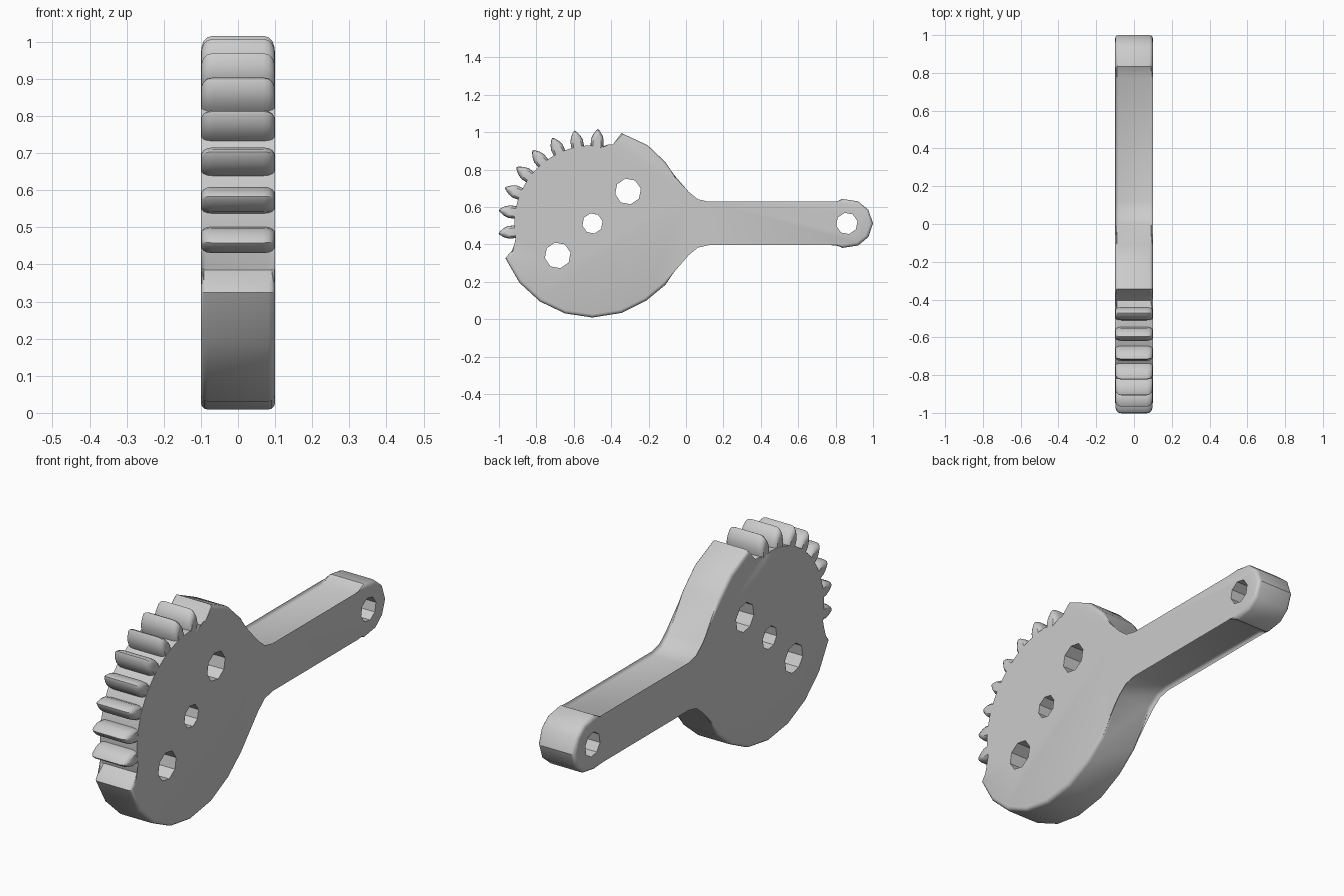
import bpy, bmesh
from math import sin, cos, radians, pi
from mathutils import Vector

if "Cube" in bpy.data.objects:
    bpy.data.objects.remove(bpy.data.objects["Cube"])

CY, CZ = -0.5, 0.512      # hub of the gear sector
HALF = 0.1                # half thickness

metal = bpy.data.materials.new("grey metal")
metal.use_nodes = True
grey = (0.6, 0.6, 0.6, 1)
metal.diffuse_color = grey
metal.node_tree.nodes["Principled BSDF"].inputs["Base Color"].default_value = grey


def polar(r, deg, y=CY, z=CZ):
    return (y + r * cos(radians(deg)), z + r * sin(radians(deg)))


def make_object(name, bm):
    bmesh.ops.recalc_face_normals(bm, faces=bm.faces[:])
    mesh = bpy.data.meshes.new(name)
    bm.to_mesh(mesh)
    bm.free()
    mesh.materials.append(metal)
    obj = bpy.data.objects.new(name, mesh)
    bpy.context.collection.objects.link(obj)
    return obj


def loft(bm, sections):
    """Skin a list of (x, [(y, z), ...]) sections and cap both ends."""
    rings = [[bm.verts.new((x, y, z)) for y, z in pts] for x, pts in sections]
    n = len(rings[0])
    for a, b in zip(rings, rings[1:]):
        for i in range(n):
            j = (i + 1) % n
            bm.faces.new((a[i], a[j], b[j], b[i]))
    bm.faces.new(rings[0])
    bm.faces.new(rings[-1])


def shade(obj):
    bpy.ops.object.select_all(action='DESELECT')
    obj.select_set(True)
    bpy.context.view_layer.objects.active = obj
    bpy.ops.object.shade_smooth_by_angle(angle=radians(32))


# Plate outline: cam shoulder, upper arm edge and half of the end boss
upper = [(-0.405, 0.915), (-0.39, 0.935), (-0.345, 0.995), (-0.205, 0.93),
         (-0.11, 0.84), (0.0, 0.67), (0.055, 0.625), (0.12, 0.61),
         (0.775, 0.61), (0.835, 0.643), (0.92, 0.63), (0.975, 0.585), (1.0, 0.512)]
# lower arm edge mirrors the upper one, then the round back of the cam
lower = [(y, 2 * CZ - z) for y, z in reversed(upper[4:-1])]
belly = [polar(0.503, a) for a in (-55, -72, -90, -107, -124, -141)]
notch = [(-0.965, 0.325), (-0.945, 0.352), (-0.9, 0.385)]
root = [polar(0.418, 198 - 7.1 * i) for i in range(1, 17)]

bm = bmesh.new()
outline = upper + lower + belly + notch + root
loft(bm, [(-HALF, outline), (HALF, outline)])
rim = [e for e in bm.edges if abs(e.verts[0].co.x - e.verts[1].co.x) < 1e-4]
bmesh.ops.bevel(bm, geom=rim, offset=0.018, offset_type='OFFSET', segments=3,
                profile=0.5, affect='EDGES', clamp_overlap=True)
plate = make_object("lever_plate", bm)

# Drill the octagonal holes
bm = bmesh.new()
for y, z, r in ((CY, CZ, 0.055), (-0.31, 0.683, 0.07),
                (-0.686, 0.341, 0.07), (0.86, CZ, 0.058)):
    ring = [polar(r, 12 + 45 * i, y, z) for i in range(8)]
    loft(bm, [(-0.2, ring), (0.2, ring)])
drill = make_object("hole_cutter", bm)
drill.hide_render = True
bpy.context.view_layer.objects.active = plate
cut = plate.modifiers.new("holes", 'BOOLEAN')
cut.operation, cut.solver, cut.object = 'DIFFERENCE', 'EXACT', drill
bpy.ops.object.modifier_apply(modifier=cut.name)
bpy.data.objects.remove(drill)
shade(plate)

# Pointed gear teeth with rounded ends
half_tooth = [(0.39, 0.033), (0.425, 0.034), (0.45, 0.034), (0.475, 0.025), (0.5, 0.008)]
profile = half_tooth + [(0.505, 0.0)] + [(r, -t) for r, t in reversed(half_tooth)]
ends = [(0.099, 0.62), (0.093, 0.82), (0.083, 0.95), (0.068, 1.0)]
sections = [(-x, s) for x, s in ends] + [(x, s) for x, s in reversed(ends)]


def tooth_ring(angle, scale):
    a = radians(angle)
    pts = []
    for r, t in profile:
        r, t = 0.42 + (r - 0.42) * scale, t * scale
        pts.append((CY + r * cos(a) - t * sin(a), CZ + r * sin(a) + t * cos(a)))
    return pts


for i in range(8):
    angle = 86.7 + 14.2 * i
    bm = bmesh.new()
    loft(bm, [(x, tooth_ring(angle, s)) for x, s in sections])
    shade(make_object(f"gear_tooth_{i + 1}", bm))
